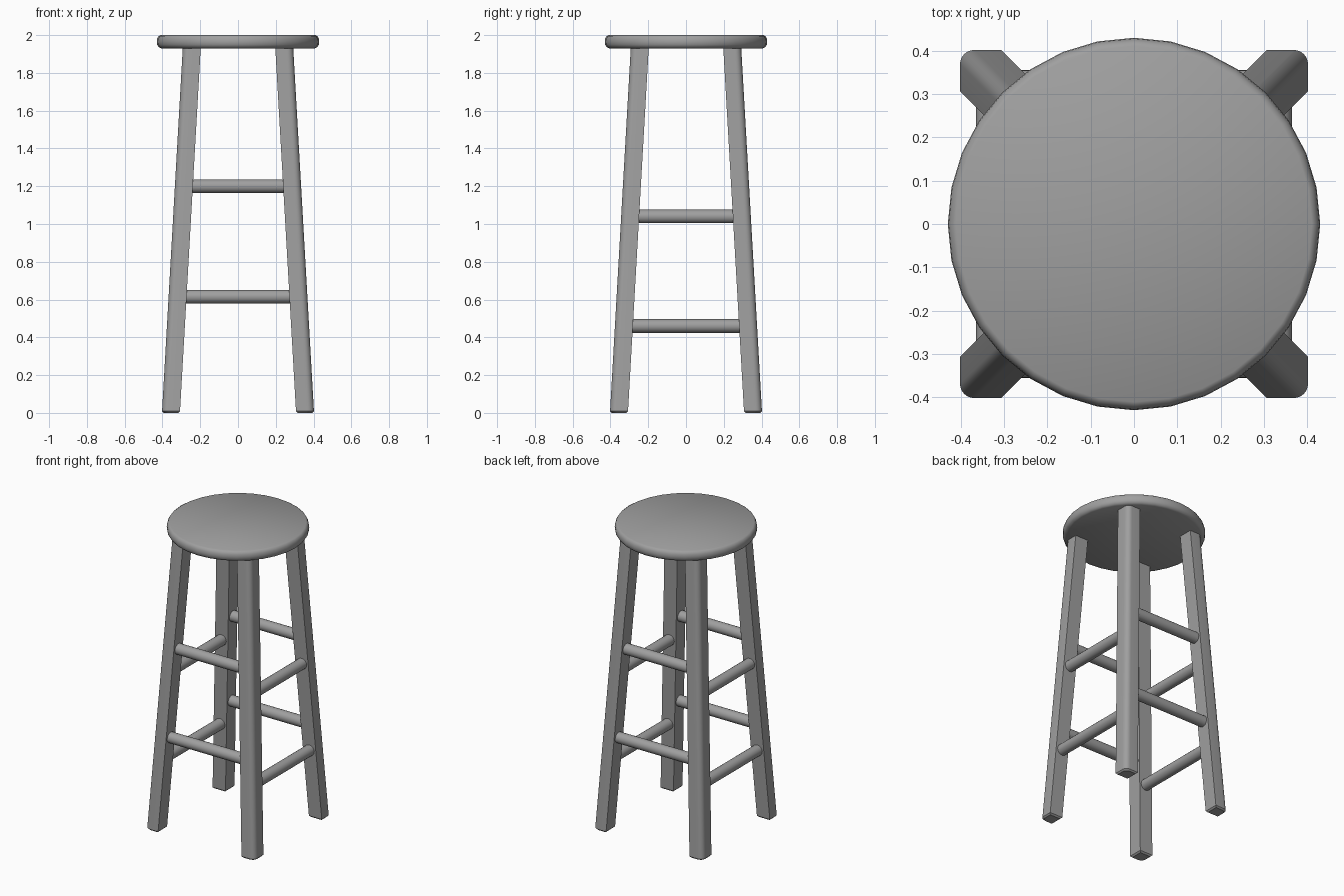
import bpy
import bmesh
import math
from mathutils import Vector

if "Cube" in bpy.data.objects:
    bpy.data.objects.remove(bpy.data.objects["Cube"], do_unlink=True)

GREY = (0.35, 0.35, 0.35, 1.0)
grey = bpy.data.materials.new("plain_grey")
grey.use_nodes = True
grey.diffuse_color = GREY
grey.node_tree.nodes["Principled BSDF"].inputs["Base Color"].default_value = GREY

SEAT_BOTTOM = 1.93
FOOT, HEAD = 0.355, 0.245      # leg centre offset at floor and under seat
HALF = 0.0475                  # half leg width


def leg_offset(z):
    return FOOT + (HEAD - FOOT) * z / SEAT_BOTTOM


def build(name, rings, angle=30):
    """Bridge a stack of equal rings of points and cap both ends."""
    bm = bmesh.new()
    loops = [[bm.verts.new(p) for p in ring] for ring in rings]
    n = len(loops[0])
    for low, high in zip(loops, loops[1:]):
        for i in range(n):
            j = (i + 1) % n
            bm.faces.new((low[i], low[j], high[j], high[i]))
    bm.faces.new(loops[0][::-1])
    bm.faces.new(loops[-1])
    bmesh.ops.recalc_face_normals(bm, faces=bm.faces)
    mesh = bpy.data.meshes.new(name)
    bm.to_mesh(mesh)
    bm.free()
    mesh.materials.append(grey)
    obj = bpy.data.objects.new(name, mesh)
    bpy.context.collection.objects.link(obj)
    bpy.ops.object.select_all(action="DESELECT")
    obj.select_set(True)
    bpy.context.view_layer.objects.active = obj
    bpy.ops.object.shade_smooth_by_angle(angle=math.radians(angle))
    return obj


def circle(radius, n):
    return [(radius * math.cos(math.tau * i / n), radius * math.sin(math.tau * i / n))
            for i in range(n)]


# Round seat with a softened rim
rim = [(0.407, SEAT_BOTTOM), (0.42, 1.936), (0.428, 1.949), (0.43, 1.965),
       (0.428, 1.981), (0.421, 1.994), (0.411, 2.0)]
build("seat", [[(x, y, z) for x, y in circle(r, 32)] for r, z in rim], 40)


# Splayed legs: square section with the outer corner rounded
def leg_section(half, radius=0.033, steps=6):
    pts = [(-half, half), (-half, -half), (half, -half)]
    c = half - radius
    for i in range(steps + 1):
        a = math.pi / 2 * i / steps
        pts.append((c + radius * math.cos(a), c + radius * math.sin(a)))
    return pts


def leg(name, sx, sy):
    rings = []
    for z, half in ((0, HALF - 0.009), (0.009, HALF), (SEAT_BOTTOM + 0.01, HALF)):
        o = leg_offset(z)
        rings.append([(sx * (o + x), sy * (o + y), z) for x, y in leg_section(half)])
    build(name, rings)


for side, sx in (("left", 1), ("right", -1)):
    for end, sy in (("front", -1), ("back", 1)):
        leg(f"{end}_{side}_leg", sx, sy)


# Round rungs, ending inside the legs
def rung(name, z, sign, along_x, radius=0.036):
    o = leg_offset(z)
    rings = []
    for t in (-o, o):
        ring = []
        for a, b in circle(radius, 20):
            across = sign * o + a
            ring.append(Vector((t, across, z + b) if along_x else (across, t, z + b)))
        rings.append(ring)
    build(name, rings)


for level, z_front, z_side in (("lower", 0.615, 0.46), ("upper", 1.2, 1.04)):
    for word, sign in (("front", -1), ("back", 1)):
        rung(f"{level}_{word}_rung", z_front, sign, True)
    for word, sign in (("right", -1), ("left", 1)):
        rung(f"{level}_{word}_rung", z_side, sign, False)
